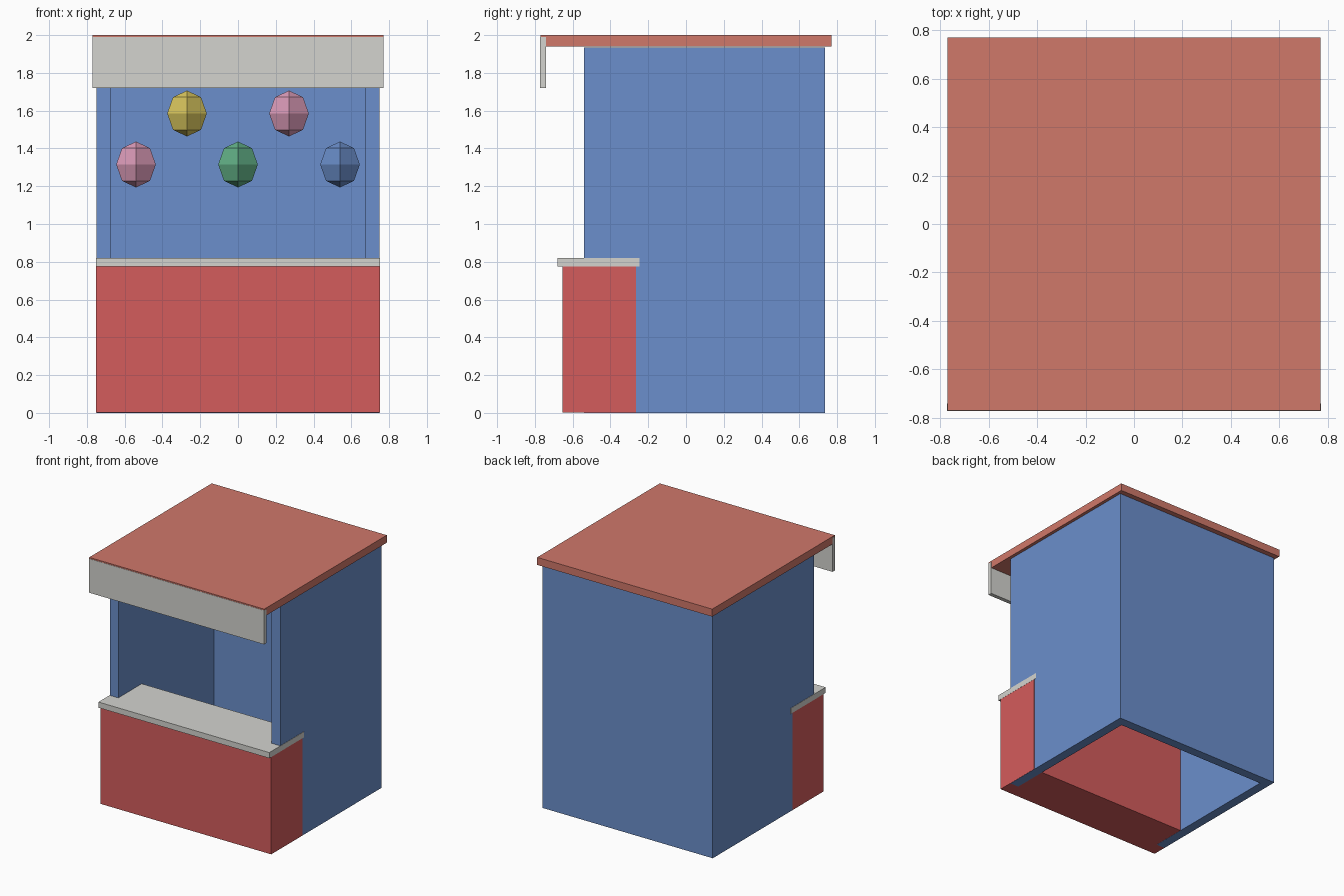
import bpy
from math import pi

cube = bpy.data.objects.get("Cube")
if cube:
    bpy.data.objects.remove(cube, do_unlink=True)


def material(name, rgb):
    """Flat material from display RGB (0-255), stored as linear values."""
    linear = [((c / 255 + 0.055) / 1.055) ** 2.4 for c in rgb]
    mat = bpy.data.materials.new(name)
    mat.use_nodes = True
    mat.diffuse_color = (*linear, 1)
    mat.node_tree.nodes["Principled BSDF"].inputs["Base Color"].default_value = (*linear, 1)
    return mat


blue = material("booth blue", (107, 143, 204))
red = material("counter red", (212, 92, 92))
roof_red = material("roof terracotta", (208, 120, 106))
grey = material("trim grey", (212, 212, 207))
pink = material("balloon pink", (226, 160, 190))
yellow = material("balloon yellow", (222, 203, 96))
green = material("balloon green", (100, 180, 138))


def box(name, mat, x, y, z):
    """Box spanning the given (low, high) range on each axis."""
    spans = (x, y, z)
    bpy.ops.mesh.primitive_cube_add(size=1, location=[(a + b) / 2 for a, b in spans])
    obj = bpy.context.object
    obj.name = name
    obj.scale = [b - a for a, b in spans]
    obj.data.materials.append(mat)
    return obj


def balloon(name, mat, x, z):
    """Low-poly balloon: four sides, four rings, slightly tall."""
    bpy.ops.mesh.primitive_uv_sphere_add(segments=4, ring_count=4, radius=0.105,
                                         location=(x, 0.6, z))
    obj = bpy.context.object
    obj.name = name
    obj.scale.z = 1.16
    obj.data.materials.append(mat)


# Walls, open at the front and underneath
HALF, THICK, TOP = 0.75, 0.075, 1.935
box("back_wall", blue, (-HALF, HALF), (0.66, 0.735), (0, TOP))
box("right_wall", blue, (-HALF, -HALF + THICK), (-0.54, 0.66), (0, TOP))
box("left_wall", blue, (HALF - THICK, HALF), (-0.54, 0.66), (0, TOP))

# Counter, a hair wider than the walls it wraps
box("counter_base", red, (-0.751, 0.751), (-0.655, -0.265), (0.001, 0.78))
box("counter_top", grey, (-0.752, 0.752), (-0.68, -0.245), (0.775, 0.82))

# Roof with hanging front board
box("roof", roof_red, (-0.77, 0.77), (-0.77, 0.77), (1.94, 2.0))
box("front_board", grey, (-0.771, 0.771), (-0.772, -0.74), (1.72, 1.99))

# Balloons on the back wall
UPPER, LOWER = 1.585, 1.315
balloon("balloon_upper_right", yellow, -0.27, UPPER)
balloon("balloon_upper_left", pink, 0.27, UPPER)
balloon("balloon_lower_right", pink, -0.54, LOWER)
balloon("balloon_lower_middle", green, 0, LOWER)
balloon("balloon_lower_left", blue, 0.54, LOWER)
